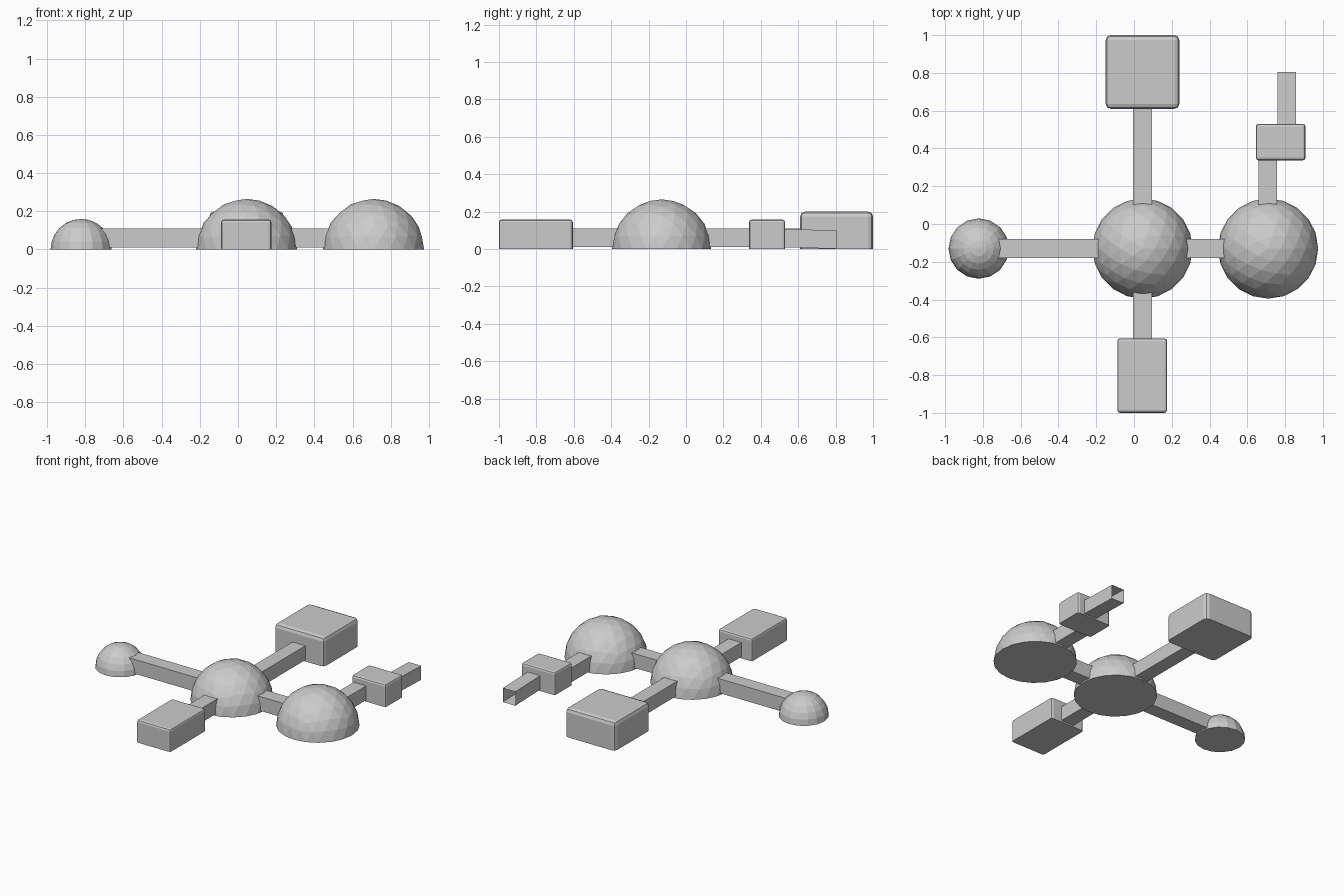
import bpy, bmesh, math
from mathutils import Matrix, Vector

if "Cube" in bpy.data.objects:
    bpy.data.objects.remove(bpy.data.objects["Cube"])

grey = bpy.data.materials.new("light grey")
grey.diffuse_color = (0.6, 0.6, 0.6, 1)
grey.use_nodes = True
grey.node_tree.nodes["Principled BSDF"].inputs["Base Color"].default_value = grey.diffuse_color


def finish(name, bm):
    bmesh.ops.recalc_face_normals(bm, faces=bm.faces[:])
    mesh = bpy.data.meshes.new(name)
    bm.to_mesh(mesh)
    bm.free()
    mesh.materials.append(grey)
    obj = bpy.data.objects.new(name, mesh)
    bpy.context.collection.objects.link(obj)
    return obj


def dome(name, x, y, r, faceted):
    """Half sphere with a closed flat base."""
    bm = bmesh.new()
    if faceted:
        bmesh.ops.create_icosphere(bm, subdivisions=3, radius=r)
    else:
        bmesh.ops.create_uvsphere(bm, u_segments=16, v_segments=12, radius=r)
    bmesh.ops.bisect_plane(bm, geom=bm.verts[:] + bm.edges[:] + bm.faces[:], dist=1e-5,
                           plane_co=(0, 0, 0), plane_no=(0, 0, 1), clear_inner=True)
    rim = [e for e in bm.edges if e.is_boundary]
    bmesh.ops.holes_fill(bm, edges=rim, sides=0)
    bmesh.ops.translate(bm, vec=(x, y, 0), verts=bm.verts[:])
    return finish(name, bm)


def box_mesh(lo, hi):
    lo, hi = Vector(lo), Vector(hi)
    bm = bmesh.new()
    bmesh.ops.create_cube(bm, size=1, matrix=Matrix.Translation((lo + hi) / 2)
                          @ Matrix.Diagonal((*(hi - lo), 1)))
    return bm


def module(name, lo, hi, bevel):
    """Box with rounded sides and top, sharp at the ground."""
    bm = box_mesh(lo, hi)
    edges = [e for e in bm.edges if max(v.co.z for v in e.verts) > hi[2] - 1e-4]
    bmesh.ops.bevel(bm, geom=edges, offset=bevel, segments=2, profile=0.5,
                    affect='EDGES', clamp_overlap=True)
    return finish(name, bm)


def corridor(name, lo, hi, axis):
    """Square tube, open at both ends along the axis."""
    bm = box_mesh(lo, hi)
    bm.normal_update()
    ends = [f for f in bm.faces if abs(f.normal[axis]) > 0.9]
    bmesh.ops.delete(bm, geom=ends, context='FACES_ONLY')
    return finish(name, bm)


# domes
dome("central_dome", 0.045, -0.13, 0.265, True)
dome("right_dome", 0.71, -0.13, 0.265, True)
dome("left_dome", -0.822, -0.13, 0.16, False)

# box modules
module("back_module", (-0.15, 0.61, 0), (0.24, 1.0, 0.2), 0.026)
module("front_module", (-0.088, -1.0, 0), (0.175, -0.605, 0.157), 0.014)
module("side_module", (0.645, 0.337, 0), (0.908, 0.53, 0.157), 0.014)

# corridors joining the modules
corridor("left_corridor", (-0.72, -0.18, 0.01), (-0.15, -0.08, 0.11), 0)
corridor("right_corridor", (0.25, -0.18, 0.01), (0.5, -0.08, 0.11), 0)
corridor("back_corridor", (-0.005, 0.08, 0.01), (0.095, 0.64, 0.11), 1)
corridor("front_corridor", (-0.005, -0.64, 0.01), (0.095, -0.35, 0.11), 1)
corridor("side_corridor", (0.66, 0.08, 0.01), (0.757, 0.36, 0.11), 1)

# unfinished corridor, open at the far end and dipping slightly
stub = corridor("open_corridor", (0.76, 0.5, 0.01), (0.857, 0.805, 0.108), 1)
for v in stub.data.vertices:
    if v.co.y > 0.7:
        v.co.z -= 0.009
